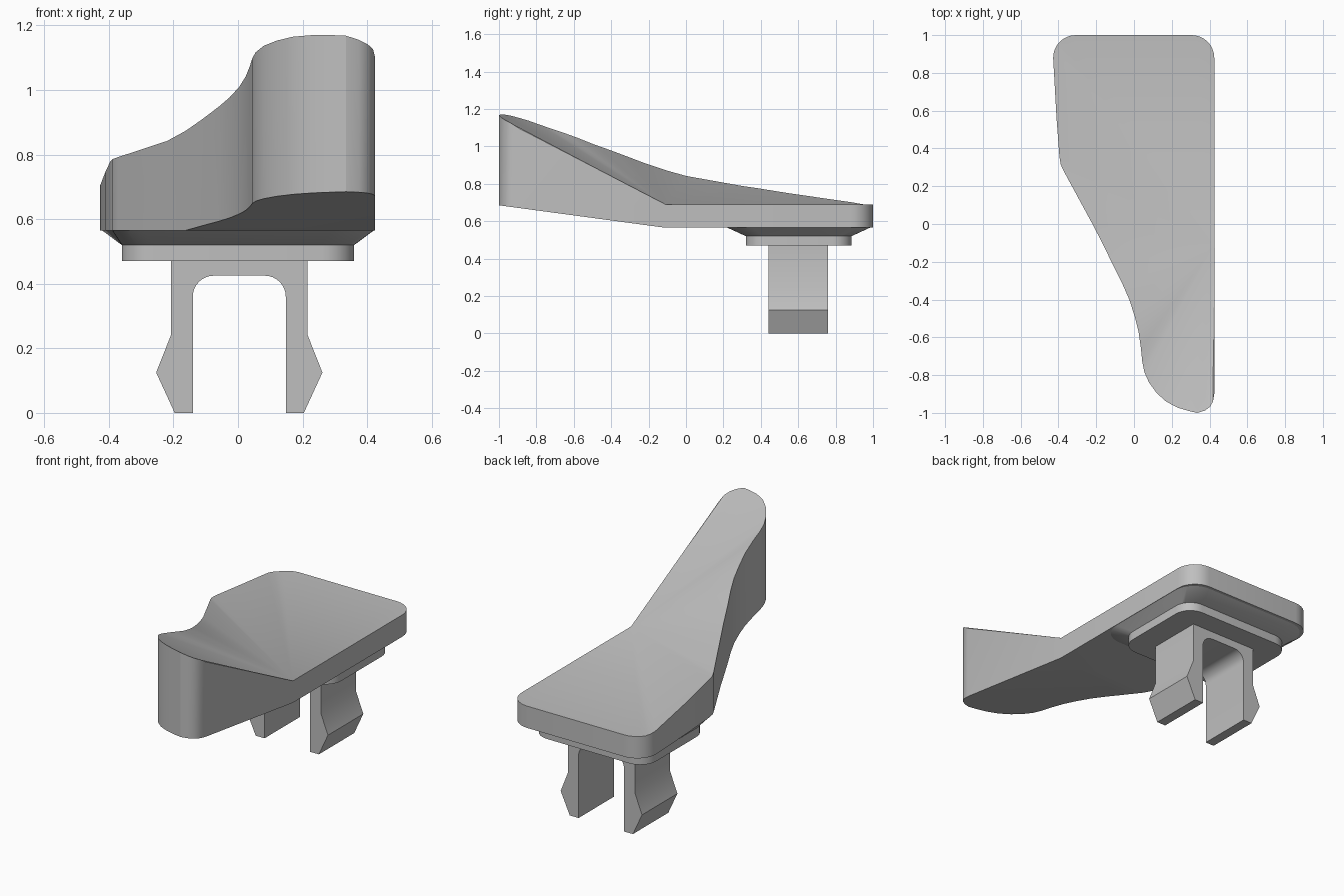
import bpy, bmesh, math

if "Cube" in bpy.data.objects:
    bpy.data.objects.remove(bpy.data.objects["Cube"])

grey = bpy.data.materials.new("plain_grey")
grey.diffuse_color = (0.52, 0.52, 0.52, 1)
grey.use_nodes = True
grey.node_tree.nodes["Principled BSDF"].inputs["Base Color"].default_value = grey.diffuse_color


def finish(name, bm):
    bmesh.ops.recalc_face_normals(bm, faces=bm.faces[:])
    me = bpy.data.meshes.new(name)
    bm.to_mesh(me)
    bm.free()
    ob = bpy.data.objects.new(name, me)
    bpy.context.collection.objects.link(ob)
    me.materials.append(grey)
    bpy.ops.object.select_all(action='DESELECT')
    ob.select_set(True)
    bpy.context.view_layer.objects.active = ob
    bpy.ops.object.shade_smooth_by_angle(angle=math.radians(25))
    return ob


def arc(cx, cy, r, a0, a1, n=8):
    return [(cx + r * math.cos(math.radians(a0 + (a1 - a0) * i / n)),
             cy + r * math.sin(math.radians(a0 + (a1 - a0) * i / n))) for i in range(n + 1)]


def rounded_rect(x, y0, y1, r):
    return (arc(x - r, y1 - r, r, 0, 90) + arc(-x + r, y1 - r, r, 90, 180)
            + arc(-x + r, y0 + r, r, 180, 270) + arc(x - r, y0 + r, r, 270, 360))


def loft(name, rings):
    """Skin a list of equal-length rings and cap both ends."""
    bm = bmesh.new()
    loops = [[bm.verts.new(p) for p in ring] for ring in rings]
    n = len(loops[0])
    for a, b in zip(loops, loops[1:]):
        for i in range(n):
            j = (i + 1) % n
            bm.faces.new((a[i], a[j], b[j], b[i]))
    bm.faces.new(loops[0])
    bm.faces.new(loops[-1])
    return finish(name, bm)


# Lever: outline with top heights, starting at the fold on the right edge
FOLD = -0.11
back = [(x, y, 0.69) for x, y in arc(0.305, 0.88, 0.12, 0, 90)]
back += [(x, y, 0.69 + 0.012 * max(0, (0.95 - y) / 0.07))
         for x, y in arc(-0.308, 0.88, 0.12, 90, 180)]
side = [(-0.41, 0.56, 0.748), (-0.395, 0.36, 0.78), (-0.388, 0.315, 0.786),
        (-0.372, 0.28, 0.792), (-0.22, 0.0, 0.842), (-0.163, FOLD, 0.873)]
tip = [(-0.11, -0.22, 0.91), (-0.06, -0.32, 0.948), (-0.025, -0.4, 0.978),
       (0.004, -0.49, 1.01), (0.024, -0.57, 1.042), (0.037, -0.66, 1.075),
       (0.044, -0.73, 1.098), (0.055, -0.785, 1.117), (0.08, -0.84, 1.137),
       (0.12, -0.895, 1.153), (0.17, -0.94, 1.165), (0.23, -0.972, 1.17),
       (0.29, -0.99, 1.17), (0.335, -1.0, 1.168), (0.375, -0.988, 1.155),
       (0.402, -0.968, 1.141), (0.418, -0.94, 1.127), (0.425, -0.9, 1.1)]
outline = [(0.425, FOLD, 0.69)] + back + side + tip
bm = bmesh.new()
top = [bm.verts.new(p) for p in outline]
low = [bm.verts.new((x, y, 0.565 + 0.12 * max(0, FOLD - y) / 0.89)) for x, y, z in outline]
n = len(outline)
for i in range(n):
    j = (i + 1) % n
    bm.faces.new((low[i], low[j], top[j], top[i]))
for i in range(1, n - 1):
    bm.faces.new((top[0], top[i], top[i + 1]))
k = len(back) + len(side)          # index of the fold on the left edge
bm.faces.new(low[:k + 1])
bm.faces.new(low[k:] + [low[0]])
finish("lever", bm)


# Tapered foot and flange under the pad
def left_limit(y):
    return -0.388 + (0.315 - y) * (0.53 if y < 0.315 else 0.07)


flange = rounded_rect(0.36, 0.32, 0.885, 0.1)
wide = [(max(x, left_limit(y)), y) for x, y in rounded_rect(0.422, 0.22, 0.985, 0.13)]
loft("flange", [[(x, y, z) for x, y in flange] for z in (0.47, 0.525)])
loft("tapered_foot", [[(x, y, 0.52) for x, y in flange], [(x, y, 0.566) for x, y in wide]])

# Snap clip: mirrored half profile, extruded along y
half = [(0.212, 0.475), (0.212, 0.24), (0.2575, 0.125), (0.2, 0), (0.144, 0)]
half += arc(0.079, 0.36, 0.065, 0, 90)
profile = half + [(-x, z) for x, z in reversed(half)]
loft("snap_clip", [[(x + 0.004, y, z) for x, z in profile] for y in (0.44, 0.76)])
